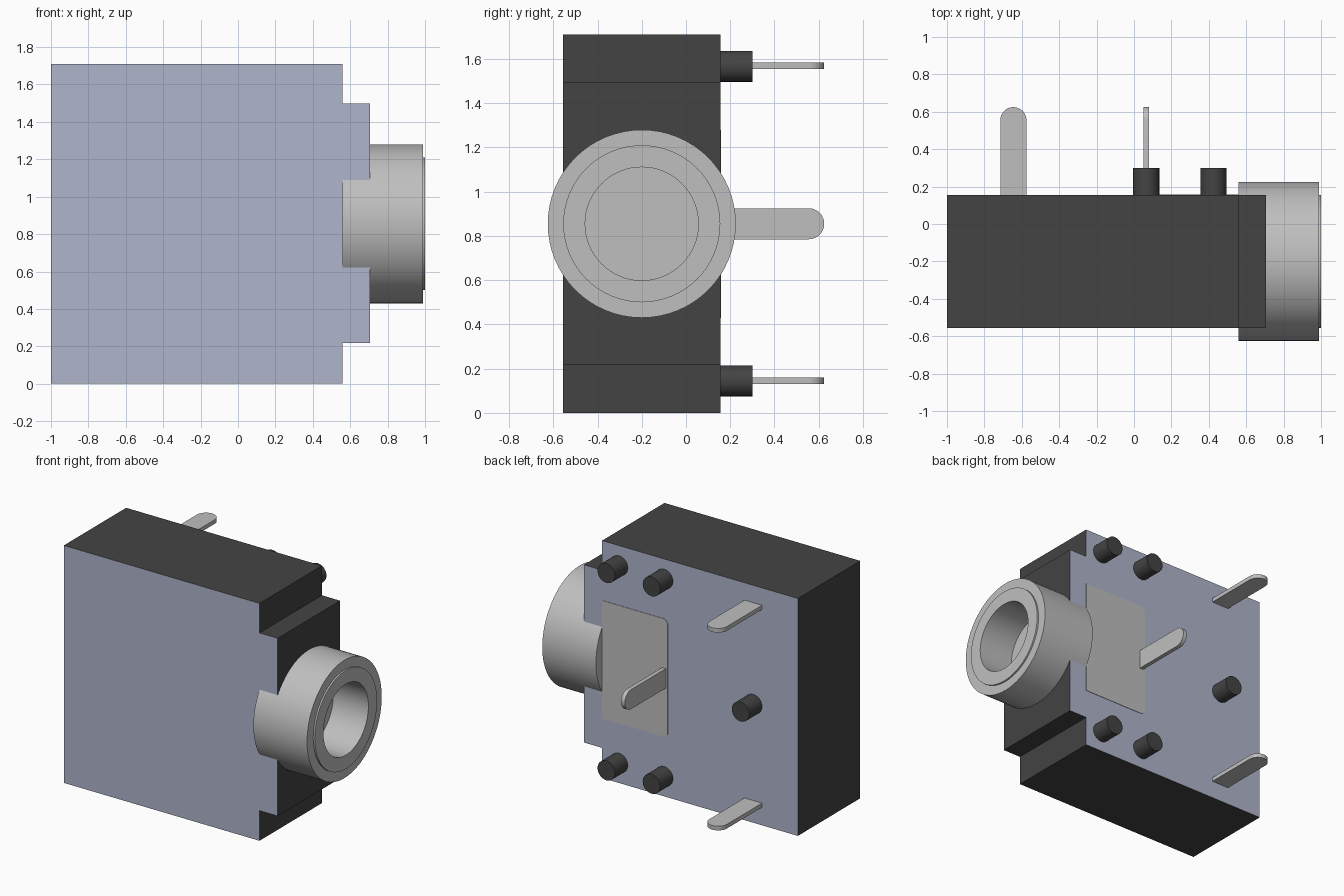
import bpy, bmesh, math
from mathutils import Vector

cube = bpy.data.objects.get("Cube")
if cube:
    bpy.data.objects.remove(cube, do_unlink=True)


def material(name, color):
    m = bpy.data.materials.new(name)
    m.use_nodes = True
    rgba = (*color, 1.0)
    m.diffuse_color = rgba
    m.node_tree.nodes["Principled BSDF"].inputs["Base Color"].default_value = rgba
    return m


DARK = material("dark plastic", (0.057, 0.057, 0.057))
BLUE = material("blue grey plastic", (0.43, 0.46, 0.60))
METAL = material("grey metal", (0.52, 0.52, 0.52))

BACK = 0.155          # y of the back face
FRONT = -0.555        # y of the front face
MID = 0.855           # z of the centre line


def finish(name, bm, mats, smooth=False):
    bmesh.ops.recalc_face_normals(bm, faces=bm.faces)
    mesh = bpy.data.meshes.new(name)
    bm.to_mesh(mesh)
    bm.free()
    for m in mats:
        mesh.materials.append(m)
    obj = bpy.data.objects.new(name, mesh)
    bpy.context.collection.objects.link(obj)
    if smooth:
        bpy.ops.object.select_all(action='DESELECT')
        obj.select_set(True)
        bpy.context.view_layer.objects.active = obj
        bpy.ops.object.shade_smooth_by_angle(angle=math.radians(35))
    return obj


def prism(points, depth):
    """Extrude a closed outline of 3D points along the depth vector."""
    bm = bmesh.new()
    face = bm.faces.new([bm.verts.new(p) for p in points])
    top = bmesh.ops.extrude_face_region(bm, geom=[face], use_keep_orig=True)
    moved = [v for v in top["geom"] if isinstance(v, bmesh.types.BMVert)]
    bmesh.ops.translate(bm, verts=moved, vec=depth)
    return bm


def arc(cx, cy, r, a0, a1, n):
    return [(cx + r * math.cos(math.radians(a0 + (a1 - a0) * i / n)),
             cy + r * math.sin(math.radians(a0 + (a1 - a0) * i / n))) for i in range(n + 1)]


# Housing: stepped block, dark round the rim, blue grey on front and back
outline = [(-1, 0), (0.56, 0), (0.56, 0.217), (0.705, 0.217),
           (0.705, 1.497), (0.56, 1.497), (0.56, 1.71), (-1, 1.71)]
bm = prism([(x, FRONT, z) for x, z in outline], (0, BACK - FRONT, 0))
bm.normal_update()
for f in bm.faces:
    f.material_index = 1 if abs(f.normal.y) > 0.9 else 0
finish("housing", bm, [DARK, BLUE])

# Socket barrel: lathed about the x axis, with a raised inner ring and blind bore
axis = Vector((0, -0.2, MID))
profile = [(0.56, 0), (0.56, 0.425), (0.988, 0.425), (0.988, 0.355),
           (1.0, 0.355), (1.0, 0.256), (0.72, 0.256), (0.72, 0)]
bm = bmesh.new()
verts = [bm.verts.new(axis + Vector((x, 0, r))) for x, r in profile]
edges = [bm.edges.new(pair) for pair in zip(verts, verts[1:])]
bmesh.ops.spin(bm, geom=verts + edges, cent=axis, axis=(1, 0, 0),
               angle=math.tau, steps=64, use_duplicate=False)
bmesh.ops.remove_doubles(bm, verts=bm.verts, dist=1e-4)
finish("socket_barrel", bm, [METAL], smooth=True)

# Metal plate flush in the back, rounded at its inner corners
shape = ([(0.56, 0.43), (0.56, 1.28)]
         + arc(0.075, 1.24, 0.04, 90, 180, 5)
         + arc(0.075, 0.47, 0.04, 180, 270, 5))
finish("back_plate", prism([(x, BACK - 0.002, z) for x, z in shape], (0, 0.005, 0)), [METAL])

# Contact pins: flat blades with round tips
HALF, THICK, TIP = 0.07, 0.03, 0.625
blade = [(HALF, BACK - 0.03)] + arc(0, TIP - HALF, HALF, 0, 180, 16) + [(-HALF, BACK - 0.03)]
for name, z in (("lower_pin", 0.145), ("upper_pin", 1.57)):
    pts = [(-0.645 + w, y, z - THICK / 2) for w, y in blade]
    finish(name, prism(pts, (0, 0, THICK)), [METAL], smooth=True)
pts = [(0.065 - THICK / 2, y, MID + w) for w, y in blade]
finish("middle_pin", prism(pts, (THICK, 0, 0)), [METAL], smooth=True)

# Locating pegs: short dark cylinders on the back
pegs = [(x, z) for x in (0.065, 0.425) for z in (0.145, 1.567)] + [(-0.645, MID)]
for i, (px, pz) in enumerate(pegs, 1):
    ring = arc(px, pz, 0.07, 0, 360, 32)[:-1]
    finish(f"locating_peg_{i}",
           prism([(x, BACK - 0.02, z) for x, z in ring], (0, 0.165, 0)), [DARK], smooth=True)
